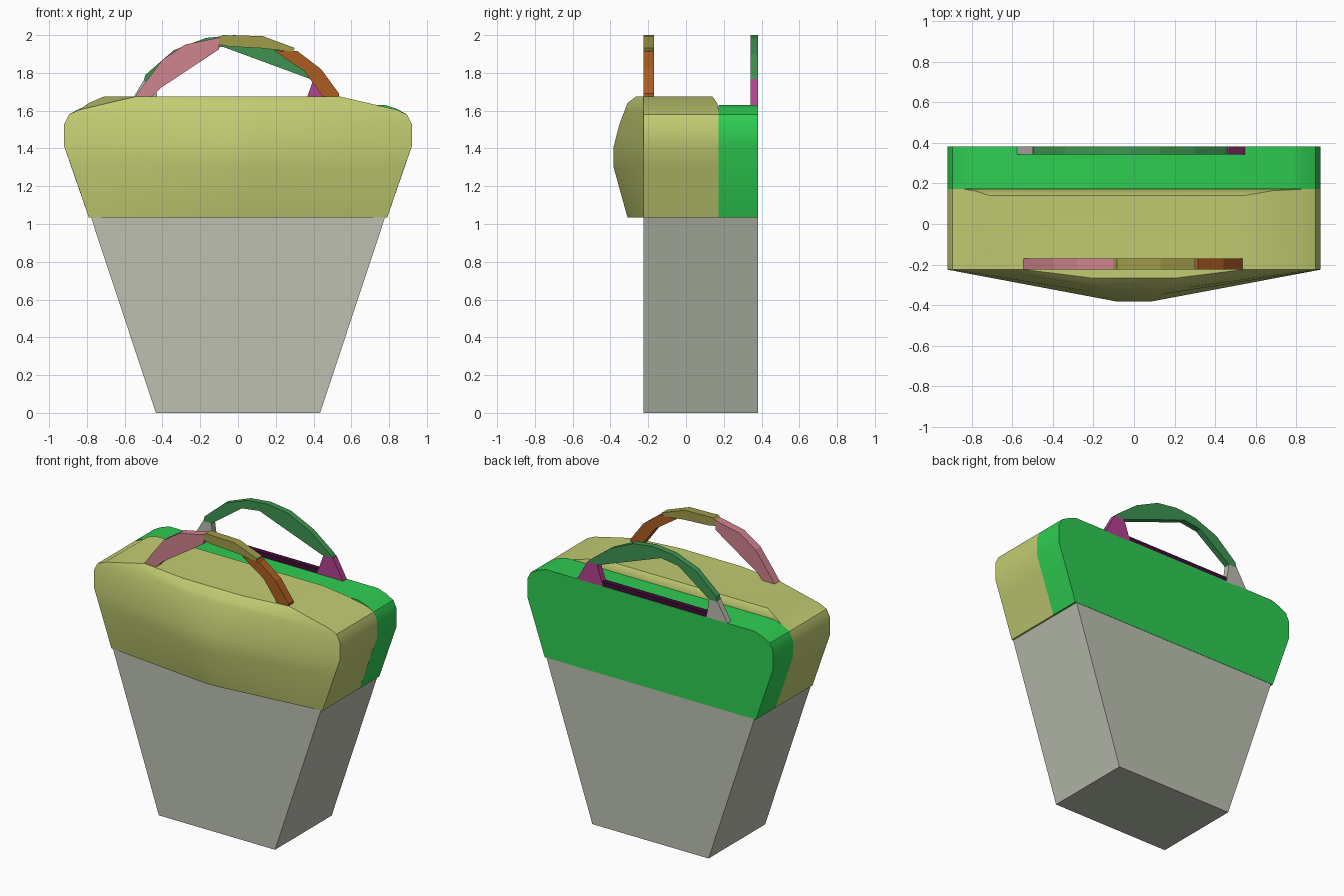
import bpy, bmesh, math

cube = bpy.data.objects.get("Cube")
if cube:
    bpy.data.objects.remove(cube, do_unlink=True)


def linear(c):
    c /= 255
    return c / 12.92 if c <= 0.04045 else ((c + 0.055) / 1.055) ** 2.4


def material(name, r, g, b):
    m = bpy.data.materials.new(name)
    col = (linear(r), linear(g), linear(b), 1)
    m.diffuse_color = col
    m.use_nodes = True
    m.node_tree.nodes["Principled BSDF"].inputs["Base Color"].default_value = col
    return m


stone = material("stone grey", 188, 192, 176)
olive = material("yellow olive", 194, 204, 114)
green = material("bright green", 46, 205, 82)
pink = material("dusty pink", 208, 131, 142)
dark_olive = material("dark olive", 160, 155, 74)
orange = material("burnt orange", 172, 92, 33)
dark_green = material("deep green", 62, 148, 82)
magenta = material("magenta", 178, 66, 144)
purple = material("dark purple", 66, 12, 56)
pale = material("pale grey", 188, 187, 176)


def finish(name, bm, mat, angle=None):
    bmesh.ops.recalc_face_normals(bm, faces=bm.faces)
    mesh = bpy.data.meshes.new(name)
    bm.to_mesh(mesh)
    bm.free()
    mesh.materials.append(mat)
    ob = bpy.data.objects.new(name, mesh)
    bpy.context.collection.objects.link(ob)
    if angle:
        bpy.ops.object.select_all(action='DESELECT')
        ob.select_set(True)
        bpy.context.view_layer.objects.active = ob
        bpy.ops.object.shade_smooth_by_angle(angle=math.radians(angle))
    return ob


def loft(name, rings, mat, angle=None):
    """Skin closed rings of equal point count and cap both ends."""
    bm = bmesh.new()
    loops = [[bm.verts.new(p) for p in ring] for ring in rings]
    n = len(loops[0])
    for a, b in zip(loops, loops[1:]):
        for i in range(n):
            j = (i + 1) % n
            bm.faces.new((a[i], a[j], b[j], b[i]))
    bm.faces.new(loops[0])
    bm.faces.new(loops[-1])
    return finish(name, bm, mat, angle)


def slab(name, outline, y0, y1, mat, angle=None):
    """Extrude an x-z outline from y0 to y1."""
    return loft(name, [[(x, y, z) for x, z in outline] for y in (y0, y1)], mat, angle)


def mirrored(half):
    return half + [(-x, z) for x, z in reversed(half)]


# Tapered lower body
slab("lower_body", mirrored([(0.435, 0), (0.78, 1.04)]), -0.225, 0.38, stone)

# Bulging lid: z, half width, front ridge half width, front y, back y, back right x
rows = [
    (1.035, 0.79, 0.04, -0.31, 0.172, -0.79),
    (1.30, 0.881, 0.08, -0.383, 0.172, -0.881),
    (1.41, 0.92, 0.08, -0.383, 0.172, -0.92),
    (1.53, 0.92, 0.10, -0.352, 0.172, -0.92),
    (1.58, 0.895, 0.12, -0.333, 0.172, -0.895),
    (1.605, 0.84, 0.14, -0.323, 0.172, -0.84),
    (1.64, 0.69, 0.18, -0.31, 0.165, -0.79),
    (1.675, 0.54, 0.22, -0.265, 0.14, -0.71),
]
loft("lid_front", [[(w, -0.225, z), (f, yf, z), (-f, yf, z), (-w, -0.225, z),
                    (xb, yb, z), (w, yb, z)] for z, w, f, yf, yb, xb in rows],
     olive, 32)

# Back panel of the lid
slab("lid_back", mirrored([(0.79, 1.035), (0.92, 1.41), (0.92, 1.53), (0.895, 1.58),
                           (0.84, 1.61), (0.78, 1.63)]), 0.172, 0.382, green, 32)

# Front handle in three sections
FY = (-0.225, -0.17)
slab("front_handle_right", [(-0.555, 1.66), (-0.49, 1.75), (-0.40, 1.87), (-0.28, 1.95),
                            (-0.10, 1.987), (-0.10, 1.925), (-0.41, 1.72), (-0.47, 1.66)],
     *FY, pink)
slab("front_handle_middle", [(-0.10, 1.985), (-0.085, 2.0), (0.13, 1.995), (0.30, 1.932),
                             (0.29, 1.912), (0.13, 1.93), (-0.05, 1.94), (-0.10, 1.95)],
     *FY, dark_olive)
slab("front_handle_left", [(0.19, 1.918), (0.315, 1.915), (0.44, 1.82), (0.535, 1.69),
                           (0.535, 1.66), (0.46, 1.66), (0.35, 1.81)], *FY, orange)

# Back handle, its two feet and the strip between them
BY = (0.342, 0.382)
slab("back_handle", [(-0.50, 1.755), (-0.49, 1.79), (-0.34, 1.92), (-0.17, 1.985),
                     (-0.02, 2.0), (0.13, 1.98), (0.30, 1.90), (0.45, 1.785),
                     (0.47, 1.76), (0.39, 1.765), (-0.08, 1.938), (-0.21, 1.92),
                     (-0.44, 1.755)], *BY, dark_green)
slab("back_foot_right", [(-0.58, 1.625), (-0.50, 1.76), (-0.44, 1.76), (-0.42, 1.625)],
     *BY, pale)
slab("back_foot_left", [(0.55, 1.625), (0.47, 1.768), (0.40, 1.768), (0.35, 1.625)],
     *BY, magenta)
slab("back_strip", [(-0.425, 1.625), (-0.42, 1.66), (0.365, 1.66), (0.36, 1.625)],
     BY[0] + 0.002, BY[1] - 0.002, purple)
